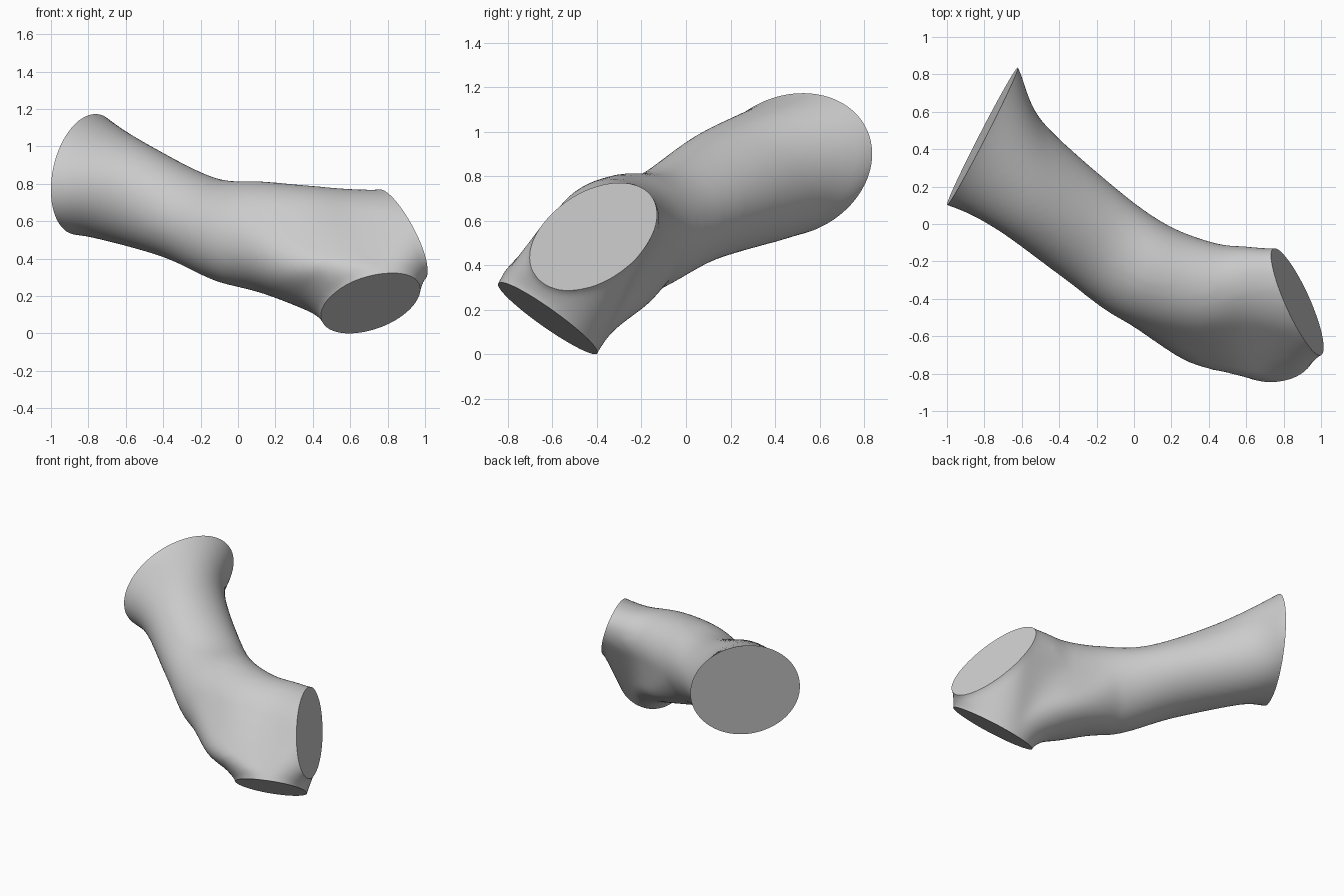
import bpy, bmesh, math
from mathutils import Vector as V

cube = bpy.data.objects.get("Cube")
if cube:
    bpy.data.objects.remove(cube)

SEG, STEPS = 40, 6


def ring(c, a, b):
    """Elliptical section: centre, sideways half axis, upward half axis."""
    return V(c), V(a), V(b)


def beyond(r, shift, scale):
    """Section carried past an end plane, so the plane can trim it flat."""
    return r[0] + V(shift), r[1] * scale, r[2] * scale


def points(r):
    return [r[0] + r[1] * math.cos(t) + r[2] * math.sin(t)
            for t in (2 * math.pi * i / SEG for i in range(SEG))]


def spline(p0, p1, p2, p3, t):
    return 0.5 * (2 * p1 + (p2 - p0) * t + (2 * p0 - 5 * p1 + 4 * p2 - p3) * t * t
                  + (3 * p1 - p0 - 3 * p2 + p3) * t ** 3)


def smooth_path(rings):
    """Sections interpolated smoothly between the given ones."""
    ext = [rings[0]] + rings + [rings[-1]]
    path = []
    for i in range(len(rings) - 1):
        for s in range(STEPS):
            path.append([spline(*(ext[i + j][k] for j in range(4)), s / STEPS)
                         for k in range(3)])
    return path + [rings[-1]]


def hull(bm, sections):
    """Convex slice wrapped around the given sections."""
    verts = [bm.verts.new(p) for s in sections for p in points(s)]
    out = bmesh.ops.convex_hull(bm, input=verts)
    spare = {g for g in out["geom_interior"] + out["geom_unused"]
             if isinstance(g, bmesh.types.BMVert)}
    bmesh.ops.delete(bm, geom=list(spare), context='VERTS')


# End sections
wide_end = ring((-.81, .47, .845), (.19, .37, .05), (.02, 0, .32))
upper_end = ring((.872, -.415, .53), (-.12, .285, .095), (-.07, 0, .215))
lower_end = ring((.71, -.62, .157), (.26, -.03, .07), (0, -.222, .146))

# Trunk sections, from the wide end to where the fork begins
trunk = [beyond(wide_end, (-.10, .06, .05), 1.12), wide_end,
         ring((-.62, .27, .757), (.125, .285, .05), (.09, -.135, .255)),
         ring((-.26, -.03, .615), (.14, .24, .05), (.09, -.115, .21)),
         ring((.05, -.255, .53), (.12, .255, .05), (.06, -.05, .275))]
# Fork sections: one set leads to the upper end, one to the lower end
upper = smooth_path(trunk + [ring((.36, -.36, .53), (.07, .26, .05), (.03, -.02, .25)),
                             ring((.62, -.38, .525), (-.01, .26, .08), (0, 0, .23)),
                             upper_end])
lower = smooth_path([trunk[-1],
                     ring((.37, -.45, .335), (.20, .17, .05), (.09, -.235, .14)),
                     ring((.615, -.575, .23), (.245, .03, .06), (.02, -.24, .14)),
                     lower_end])
fork = len(upper) - len(lower)

bm = bmesh.new()
for i in range(fork):
    hull(bm, upper[i:i + 2])
for i in range(len(lower) - 1):
    hull(bm, upper[fork + i:fork + i + 2] + lower[i:i + 2])
# Short stubs past the two forked ends, trimmed below
hull(bm, (upper_end, beyond(upper_end, (.12, .02, .02), 1.02)))
hull(bm, (lower_end, beyond(lower_end, (.012, -.055, -.083), 1.02)))
bmesh.ops.recalc_face_normals(bm, faces=bm.faces)

mesh = bpy.data.meshes.new("forked_tube")
bm.to_mesh(mesh)
bm.free()
tube = bpy.data.objects.new("forked_tube", mesh)
bpy.context.collection.objects.link(tube)
bpy.ops.object.select_all(action='DESELECT')
bpy.context.view_layer.objects.active = tube
tube.select_set(True)

# Fuse the slices into one smooth skin
fuse = tube.modifiers.new("fuse", 'REMESH')
fuse.mode = 'VOXEL'
fuse.voxel_size = .02
soften = tube.modifiers.new("soften", 'SMOOTH')
soften.factor = .5
soften.iterations = 14
for name in ("fuse", "soften"):
    bpy.ops.object.modifier_apply(modifier=name)

# Trim the three ends flat
bm = bmesh.new()
bm.from_mesh(tube.data)
for end, side in ((wide_end, -1), (upper_end, 1), (lower_end, 1)):
    normal = end[1].cross(end[2]).normalized() * side
    cut = bmesh.ops.bisect_plane(bm, geom=bm.verts[:] + bm.edges[:] + bm.faces[:],
                                 dist=1e-5, plane_co=end[0], plane_no=normal,
                                 clear_outer=True)
    rim = [e for e in cut["geom_cut"] if isinstance(e, bmesh.types.BMEdge)]
    bmesh.ops.holes_fill(bm, edges=rim, sides=0)
bmesh.ops.recalc_face_normals(bm, faces=bm.faces)
# Rest on the ground
low = min(v.co.z for v in bm.verts)
bmesh.ops.translate(bm, verts=bm.verts, vec=(0, 0, -low))
bm.to_mesh(tube.data)
bm.free()

# Plain grey surface
grey = bpy.data.materials.new("light_grey")
grey.use_nodes = True
colour = (.6, .6, .6, 1)
grey.diffuse_color = colour
grey.node_tree.nodes["Principled BSDF"].inputs["Base Color"].default_value = colour
tube.data.materials.clear()
tube.data.materials.append(grey)
bpy.ops.object.shade_smooth_by_angle(angle=math.radians(35))
